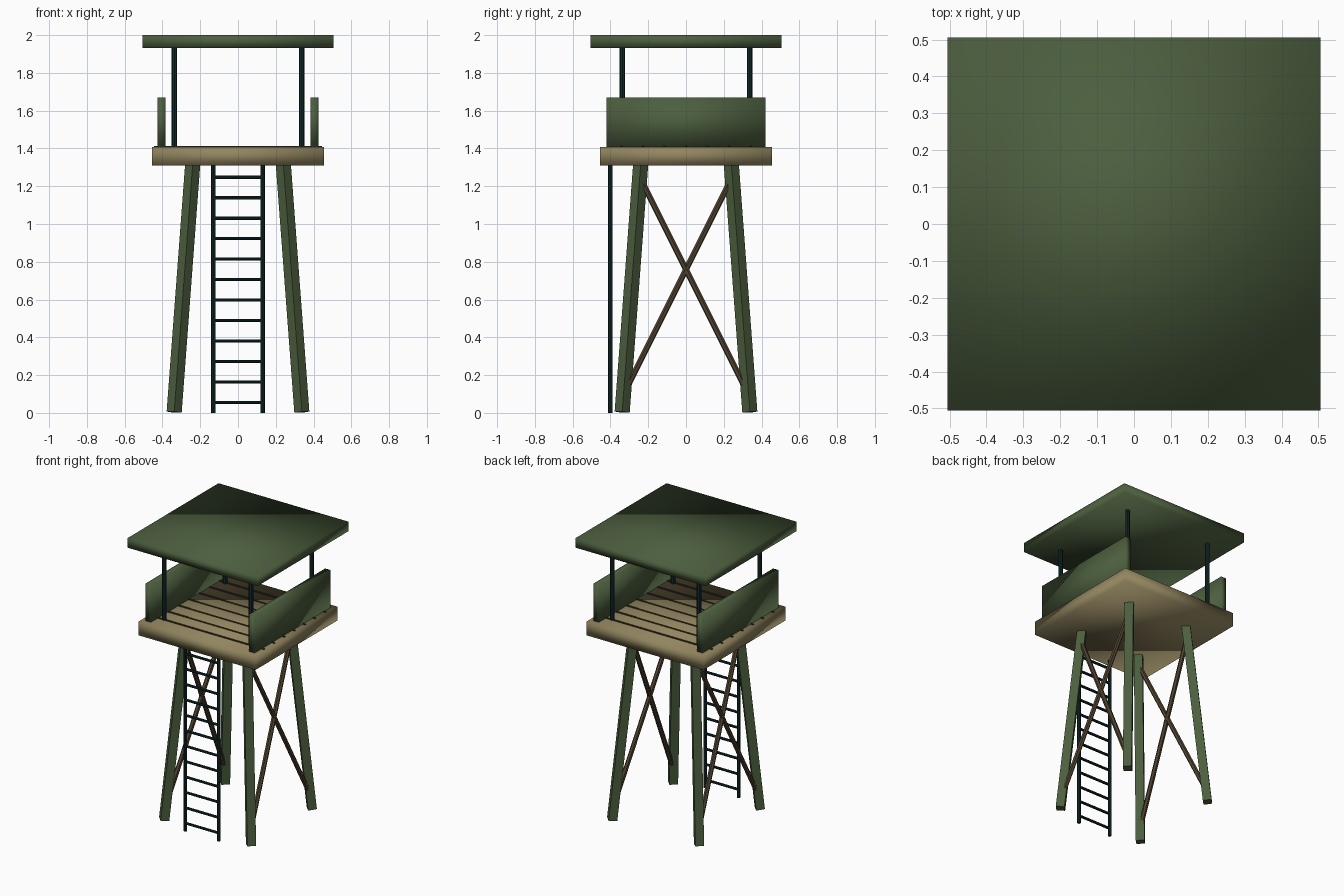
import bpy, bmesh, math
from mathutils import Vector, Matrix

if "Cube" in bpy.data.objects:
    bpy.data.objects.remove(bpy.data.objects["Cube"])


def srgb(r, g, b):
    f = lambda c: c / 12.92 if c <= 0.04045 else ((c + 0.055) / 1.055) ** 2.4
    return (f(r / 255), f(g / 255), f(b / 255), 1.0)


def material(name, rgb):
    m = bpy.data.materials.new(name)
    m.diffuse_color = srgb(*rgb)
    m.use_nodes = True
    m.node_tree.nodes["Principled BSDF"].inputs["Base Color"].default_value = m.diffuse_color
    return m


GREEN = material("olive green", (76, 94, 62))
KHAKI = material("khaki wood", (146, 133, 95))
BROWN = material("dark brown", (80, 66, 48))
SEAM = material("seam brown", (52, 44, 32))
METAL = material("dark teal metal", (18, 42, 42))


def finish(name, bm, mat, smooth=False):
    me = bpy.data.meshes.new(name)
    bmesh.ops.recalc_face_normals(bm, faces=bm.faces)
    bm.to_mesh(me)
    bm.free()
    me.materials.append(mat)
    for p in me.polygons:
        p.use_smooth = smooth
    ob = bpy.data.objects.new(name, me)
    bpy.context.collection.objects.link(ob)
    return ob


def box(name, lo, hi, mat, smooth=False):
    lo, hi = Vector(lo), Vector(hi)
    bm = bmesh.new()
    bmesh.ops.create_cube(bm, size=1, matrix=Matrix.Translation((lo + hi) / 2)
                          @ Matrix.Diagonal((*(hi - lo), 1)))
    return finish(name, bm, mat, smooth)


def rod(name, a, b, radius, sides, mat, smooth=False):
    """Cylinder or prism between two points."""
    a, b = Vector(a), Vector(b)
    d = b - a
    rot = Vector((0, 0, 1)).rotation_difference(d).to_matrix().to_4x4()
    bm = bmesh.new()
    bmesh.ops.create_cone(bm, cap_ends=True, segments=sides, radius1=radius,
                          radius2=radius, depth=d.length,
                          matrix=Matrix.Translation((a + b) / 2) @ rot)
    return finish(name, bm, mat, smooth)


# Roof and platform slabs
box("roof", (-0.506, -0.506, 1.933), (0.506, 0.506, 2.0), GREEN, True)
box("platform", (-0.455, -0.455, 1.31), (0.455, 0.455, 1.408), KHAKI, True)

# Dark seams between the deck planks
for i in range(-3, 4):
    y = i * 0.114
    box("plank_seam", (-0.445, y - 0.006, 1.405), (0.445, y + 0.006, 1.412), SEAM)

for sx in (-1, 1):
    side = "right" if sx > 0 else "left"
    # Side guard panel
    xs = sorted((sx * 0.383, sx * 0.425))
    box(side + "_guard_panel", (xs[0], -0.422, 1.405), (xs[1], 0.422, 1.67), GREEN, True)
    for sy in (-1, 1):
        end = "back" if sy > 0 else "front"
        # Splayed leg with a diamond section
        rod(f"{end}_{side}_leg", (sx * 0.338, sy * 0.338, 0.004),
            (sx * 0.24, sy * 0.24, 1.315), 0.04, 4, GREEN)
        # Roof post
        rod(f"{end}_{side}_roof_post", (sx * 0.337, sy * 0.337, 1.40),
            (sx * 0.337, sy * 0.337, 1.94), 0.015, 8, METAL)
        # Diagonal brace on the side
        rod(f"{side}_brace", (sx * 0.245, sy * 0.245, 1.25),
            (sx * 0.33, -sy * 0.33, 0.1), 0.016, 6, BROWN)
    # Ladder rail
    rod(side + "_ladder_rail", (sx * 0.13, -0.40, 0), (sx * 0.13, -0.40, 1.32),
        0.012, 8, METAL)

# Ladder rungs
for i in range(12):
    z = 0.055 + i * 0.1085
    rod("ladder_rung", (-0.13, -0.40, z), (0.13, -0.40, z), 0.009, 8, METAL)
